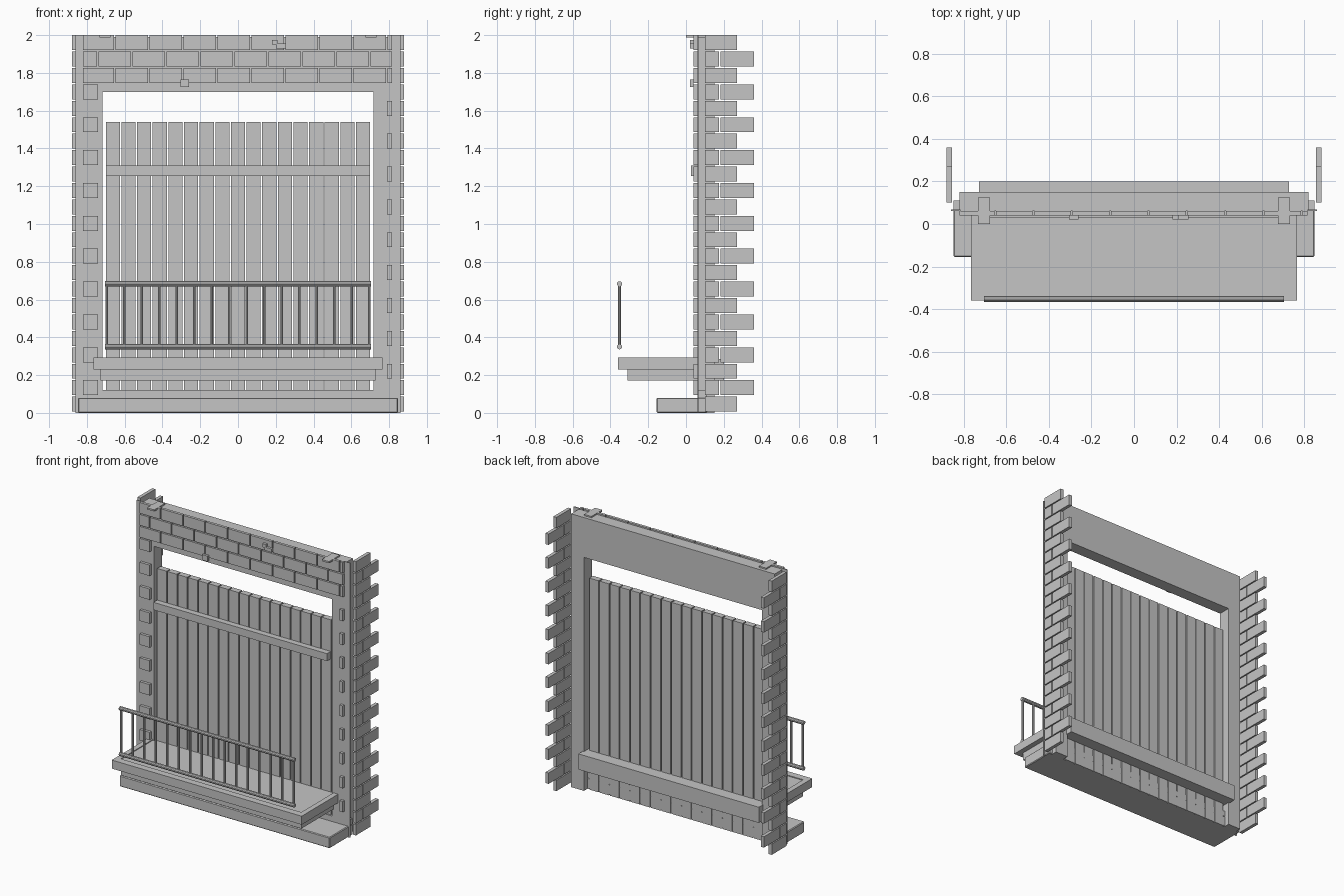
import bpy, bmesh
from mathutils import Matrix, Vector

cube = bpy.data.objects.get("Cube")
if cube:
    bpy.data.objects.remove(cube, do_unlink=True)

grey = bpy.data.materials.new("stone_grey")
grey.use_nodes = True
COLOUR = (0.56, 0.56, 0.56, 1)
grey.diffuse_color = COLOUR
grey.node_tree.nodes["Principled BSDF"].inputs["Base Color"].default_value = COLOUR


def finish(name, bm, bevel=0.0):
    mesh = bpy.data.meshes.new(name)
    bm.to_mesh(mesh)
    bm.free()
    mesh.materials.append(grey)
    obj = bpy.data.objects.new(name, mesh)
    bpy.context.collection.objects.link(obj)
    if bevel:
        mod = obj.modifiers.new("soft_edges", 'BEVEL')
        mod.width, mod.segments = bevel, 1
    return obj


def add_box(bm, x, y, z):
    low, high = Vector((x[0], y[0], z[0])), Vector((x[1], y[1], z[1]))
    m = Matrix.Translation((low + high) / 2) @ Matrix.Diagonal((*(high - low), 1))
    bmesh.ops.create_cube(bm, size=1, matrix=m)


def boxes(name, items, bevel=0.0):
    bm = bmesh.new()
    for x, y, z in items:
        add_box(bm, x, y, z)
    return finish(name, bm, bevel)


def mirrored(x):
    return [x, (-x[1], -x[0])]


ROW, BRICK = 0.087, 0.079
WALL_Y, FACE_Y = (0.06, 0.15), (0.04, 0.06)


def row_z(k):
    top = 2 - k * ROW
    return (max(top - BRICK, 0), top)


# Wall around the opening, with thin corner plates
boxes("wall_lintel", [((-0.82, 0.82), WALL_Y, (1.7, 1.99))])
boxes("wall_jambs", [(x, WALL_Y, (0, 1.7)) for x in mirrored((0.717, 0.82))])
boxes("corner_plates", [(x, (0.06, 0.067), (0, 2)) for x in mirrored((0.815, 0.86))])

# Running bond on the lintel face
LENGTH = 0.18
bricks = []
for k in range(3):
    start = -0.918 if k % 2 else -0.828
    for i in range(11):
        left = max(start + i * LENGTH, -0.82)
        right = min(start + (i + 1) * LENGTH - 0.008, 0.815)
        if right - left > 0.01:
            bricks.append(((left, right), FACE_Y, row_z(k)))
boxes("lintel_bricks", bricks)

# Quoins on the jamb faces
boxes("right_quoins", [((-0.82, -0.74), FACE_Y, row_z(k)) for k in range(3, 22, 2)])
boxes("left_quoins", [((0.79, 0.815), FACE_Y, row_z(k)) for k in range(4, 22, 2)])

# Toothed brick returns running back from both corners
teeth = []
for k in range(23):
    spans = [(0.1, 0.175), (0.183, 0.36)] if k % 2 else [(0.1, 0.27)]
    for x in mirrored((0.855, 0.88)):
        teeth += [(x, y, row_z(k)) for y in spans]
boxes("return_bricks", teeth)

# Plank screen and its cross rail
PITCH = 0.0828
boxes("planks", [((-0.7 + i * PITCH, -0.7 + i * PITCH + 0.075), (0.07, 0.113), (0, 1.54))
                 for i in range(17)])
boxes("cross_rail", [((-0.7, 0.698), (0.027, 0.07), (1.255, 1.31))])

# Base step, balcony floor running through the wall, and its raised edging
boxes("base_step", [((-0.847, 0.847), (-0.155, 0.11), (0, 0.08))], 0.005)
boxes("base_sill", [((-0.847, 0.847), (0.06, 0.11), (0.08, 0.12))])
boxes("balcony_floor", [((-0.727, 0.727), (-0.31, 0.2), (0.172, 0.286))])
edging = [(x, (-0.31, 0.06), (0.23, 0.292)) for x in mirrored((0.727, 0.765))]
edging.append(((-0.765, 0.765), (-0.36, -0.31), (0.23, 0.292)))
boxes("balcony_edging", edging)


# Balcony railing
def add_rod(bm, start, end, radius):
    start, end = Vector(start), Vector(end)
    axis = end - start
    turn = axis.to_track_quat('Z', 'Y').to_matrix().to_4x4()
    bmesh.ops.create_cone(bm, cap_ends=True, segments=10, radius1=radius, radius2=radius,
                          depth=axis.length, matrix=Matrix.Translation((start + end) / 2) @ turn)


RAIL_Y = -0.352
bm = bmesh.new()
for z in (0.35, 0.683):
    add_rod(bm, (-0.705, RAIL_Y, z), (0.705, RAIL_Y, z), 0.014)
for i in range(16):
    x = -0.695 + i * 1.39 / 15
    add_rod(bm, (x, RAIL_Y, 0.35), (x, RAIL_Y, 0.683), 0.008)
finish("railing", bm)

# Brackets on the wall top and small blocks on the lintel
boxes("top_brackets", [(x, (0, 0.125), (1.988, 2)) for x in mirrored((0.675, 0.733))])
boxes("lintel_blocks", [((-0.305, -0.26), (0.022, 0.04), (1.725, 1.765)),
                        ((0.18, 0.21), (0.022, 0.04), (1.95, 1.975)),
                        ((0.2, 0.255), (0.022, 0.04), (1.93, 1.955))])
